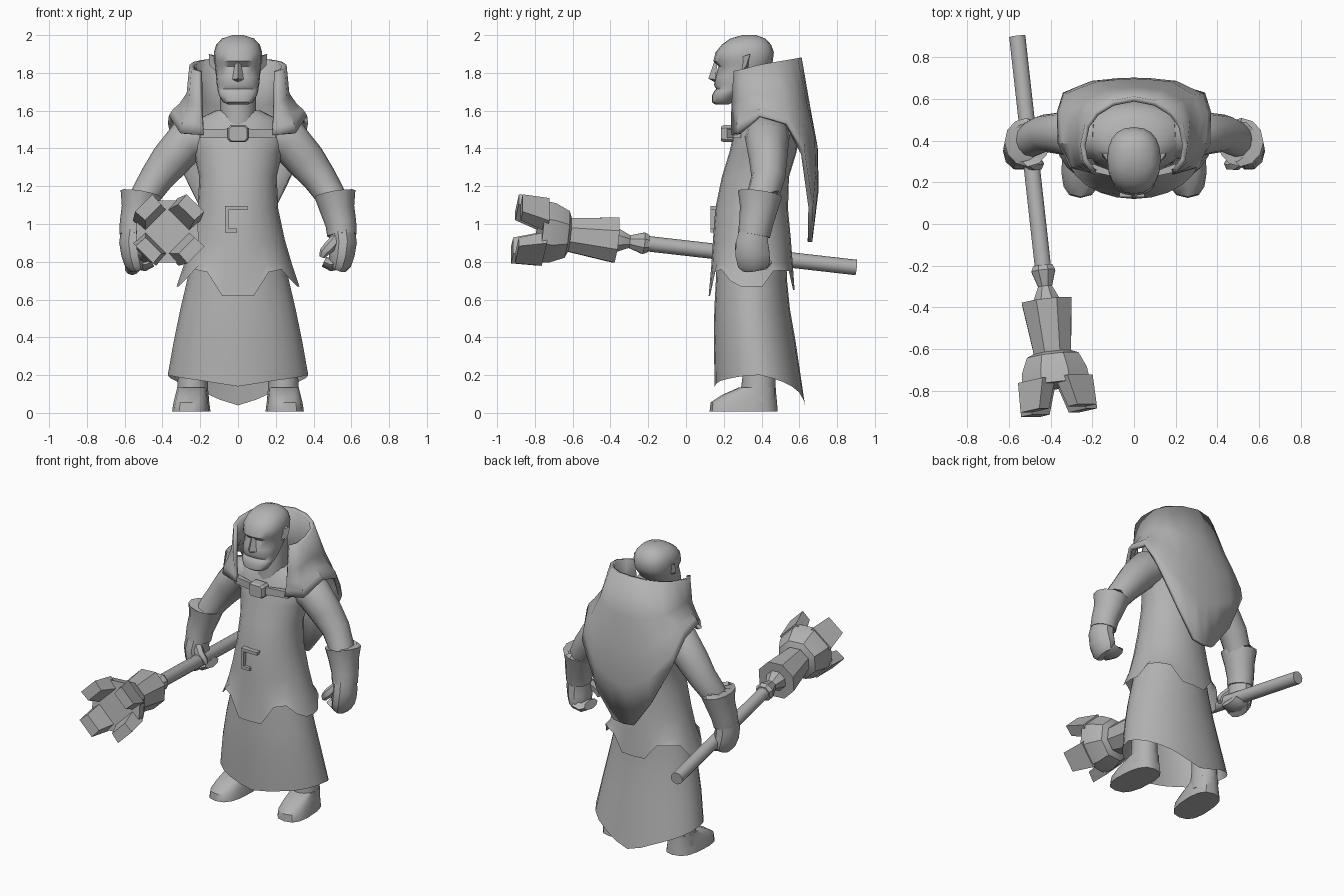
import bpy, math
from mathutils import Vector

grey = bpy.data.materials.new("plain grey")
grey.diffuse_color = (0.45, 0.45, 0.45, 1)


def make(name, verts, faces, smooth=40, thick=0):
    me = bpy.data.meshes.new(name)
    me.from_pydata([tuple(v) for v in verts], [], faces)
    me.materials.append(grey)
    ob = bpy.data.objects.new(name, me)
    bpy.context.collection.objects.link(ob)
    bpy.ops.object.select_all(action='DESELECT')
    ob.select_set(True)
    bpy.context.view_layer.objects.active = ob
    bpy.ops.object.mode_set(mode='EDIT')
    bpy.ops.mesh.select_all(action='SELECT')
    bpy.ops.mesh.normals_make_consistent(inside=False)
    bpy.ops.object.mode_set(mode='OBJECT')
    if smooth:
        bpy.ops.object.shade_smooth_by_angle(angle=math.radians(smooth))
    if thick:
        m = ob.modifiers.new("thickness", 'SOLIDIFY')
        m.thickness, m.offset = thick, 0
    return ob


def loft(name, rings, caps=(True, True), **kw):
    n = len(rings[0])
    verts = [p for r in rings for p in r]
    faces = [(i*n+j, i*n+(j+1) % n, (i+1)*n+(j+1) % n, (i+1)*n+j)
             for i in range(len(rings)-1) for j in range(n)]
    if caps[0]:
        faces.append(tuple(range(n)))
    if caps[1]:
        faces.append(tuple(range(len(verts)-n, len(verts))))
    return make(name, verts, faces, **kw)


def body_ring(z, yf, yb, w, n=24, cx=0, power=1.0):
    """Horizontal oval from front yf to back yb; z may be a list from front to back."""
    out = []
    for i in range(n):
        a = 2*math.pi*i/n
        s, c = math.sin(a), math.cos(a)
        s = math.copysign(abs(s)**power, s)
        c = math.copysign(abs(c)**power, c)
        zz = z[min(i, n-i)] if isinstance(z, list) else z
        out.append((cx+w*s, (yf+yb)/2-(yb-yf)/2*c, zz))
    return out


def tube(name, stations, n=10, up=(0, 1, 0), turn=0, **kw):
    """Stations are (x, y, z, radius across, radius along up)."""
    P = [Vector(s[:3]) for s in stations]
    rings = []
    for i, s in enumerate(stations):
        d = (P[min(i+1, len(P)-1)]-P[max(i-1, 0)]).normalized()
        u = (Vector(up)-d*d.dot(Vector(up))).normalized()
        v = d.cross(u)
        rings.append([P[i]+v*(s[3]*math.cos(a))+u*(s[4]*math.sin(a))
                      for a in (turn+2*math.pi*j/n for j in range(n))])
    return loft(name, rings, **kw)


def block(name, a, b, **kw):
    """Solid between two matching quads."""
    return loft(name, [a, b], smooth=0, **kw)


# long skirt with a hem that dips at the back
hem = [.14, .155, .17, .18, .19, .198, .2, .185, .165, .14, .11, .07, .04]
loft("skirt", [body_ring(.85, .165, .53, .235), body_ring(.7, .158, .535, .27),
               body_ring(.55, .15, .55, .305), body_ring(.38, .147, .58, .34),
               body_ring(hem, .152, .63, .372)], caps=(True, False))

# tunic with notched flaps along the hem
flaps = [.62, .62, .745, .76, .70, .67, .67, .67, .75, .755, .75, .65, .65]
loft("tunic", [body_ring(flaps, .12, .575, .325), body_ring(.79, .135, .565, .285),
               body_ring(.92, .143, .555, .247), body_ring(1.08, .155, .54, .213),
               body_ring(1.25, .19, .545, .205), body_ring(1.38, .23, .585, .235),
               body_ring(1.47, .25, .60, .27), body_ring(1.55, .28, .56, .22),
               body_ring(1.60, .30, .50, .12)], caps=(False, True))

# neck and head
loft("neck", [body_ring(z, .27, .46, .095, 12) for z in (1.52, 1.78)])
loft("head", [body_ring(z, f, b, w, 20, power=.85) for z, f, b, w in (
    (1.632, .155, .225, .05), (1.645, .138, .25, .08), (1.68, .138, .275, .1),
    (1.705, .15, .31, .107), (1.715, .16, .33, .108), (1.735, .148, .36, .112),
    (1.78, .155, .40, .117), (1.835, .172, .445, .12), (1.862, .145, .46, .126),
    (1.91, .157, .465, .128), (1.95, .19, .45, .115), (1.982, .235, .42, .085),
    (2.0, .30, .37, .03))], smooth=50)
make("nose", [(0, .15, 1.86), (-.018, .165, 1.84), (.018, .165, 1.84),
              (0, .118, 1.77), (-.03, .155, 1.765), (.03, .155, 1.765), (0, .15, 1.752)],
     [(0, 1, 4, 3), (0, 3, 5, 2), (3, 4, 6), (3, 6, 5), (0, 2, 1), (1, 2, 5, 6, 4)])

# caped coat collar: columns run from the front edge round to the back centre
half = [
    [(.20, .26, 1.81), (.195, .25, 1.64), (.19, .25, 1.56), (.185, .25, 1.51), (.18, .25, 1.47)],
    [(.235, .31, 1.82), (.25, .31, 1.66), (.27, .29, 1.58), (.29, .28, 1.53), (.30, .28, 1.48)],
    [(.245, .38, 1.84), (.26, .39, 1.69), (.30, .39, 1.63), (.335, .39, 1.60), (.355, .39, 1.57)],
    [(.225, .47, 1.855), (.26, .51, 1.68), (.31, .52, 1.61), (.345, .53, 1.57), (.36, .53, 1.53)],
    [(.18, .53, 1.865), (.23, .58, 1.66), (.28, .61, 1.53), (.325, .615, 1.44), (.335, .62, 1.37)],
    [(.10, .58, 1.875), (.14, .63, 1.63), (.18, .67, 1.45), (.20, .675, 1.27), (.20, .66, 1.09)],
    [(0, .60, 1.88), (0, .645, 1.62), (0, .685, 1.4), (0, .69, 1.18), (0, .655, .905)]]
half.insert(6, [(.04, .592, 1.878), (.055, .64, 1.62), (.07, .682, 1.42), (.08, .687, 1.2), (.075, .657, .915)])
cols = half+[[(-x, y, z) for x, y, z in c] for c in half[-2::-1]]
make("collar_cape", [p for c in cols for p in c],
     [(i*5+j, i*5+j+1, i*5+j+6, i*5+j+5) for i in range(len(cols)-1) for j in range(4)],
     smooth=35, thick=.025)

# chest strap with clasp
for s in (-1, 1):
    block("chest_strap", [(s*.04, .215, 1.455), (s*.04, .215, 1.505), (s*.04, .23, 1.505), (s*.04, .23, 1.455)],
          [(s*.2, .25, 1.455), (s*.2, .25, 1.5), (s*.2, .29, 1.5), (s*.2, .29, 1.455)])


def octagon(y, k):
    return [(x*k, y, 1.478+z*k) for x, z in ((-.055, -.03), (-.04, -.045), (.04, -.045), (.055, -.03),
                                             (.055, .03), (.04, .045), (-.04, .045), (-.055, .03))]


loft("chest_clasp", [octagon(.185, .85), octagon(.2, 1), octagon(.25, 1)], smooth=0)


# open belt buckle made of three bars
def bar(name, x0, x1, z0, z1):
    block(name, [(x0, .13, z0), (x1, .13, z0), (x1, .13, z1), (x0, .13, z1)],
          [(x0, .175, z0), (x1, .175, z0), (x1, .175, z1), (x0, .175, z1)])


bar("buckle_side", -.07, -.05, .97, 1.09)
bar("buckle_top", -.07, .05, 1.075, 1.095)
bar("buckle_base", -.07, -.005, .955, .975)

for s in (-1, 1):
    side = "right" if s < 0 else "left"

    # sleeve, flared cuff and fist
    tube(side+"_sleeve", [(s*.17, .43, 1.47, .10, .12), (s*.27, .43, 1.44, .115, .115),
                          (s*.36, .435, 1.335, .105, .10), (s*.43, .435, 1.245, .09, .09),
                          (s*.485, .41, 1.16, .08, .085), (s*.52, .39, 1.08, .075, .08)], n=12)
    tube(side+"_cuff", [(s*.513, .395, 1.15, .085, .095), (s*.513, .392, 1.16, .11, .118),
                        (s*.525, .385, 1.08, .092, .10), (s*.545, .37, 1.0, .082, .09),
                        (s*.55, .36, .94, .078, .085)], n=12)
    tube(side+"_fist", [(s*.55, .36, .97, .07, .078), (s*.557, .35, .90, .072, .09),
                        (s*.55, .352, .84, .068, .095), (s*.54, .36, .79, .06, .09),
                        (s*.53, .365, .765, .045, .07)], n=10)
    tube(side+"_thumb", [(s*.52, .31, .92, .03, .03), (s*.485, .285, .88, .032, .03),
                         (s*.455, .285, .85, .026, .026), (s*.445, .29, .825, .015, .015)], n=6)
    tube(side+"_fingers", [(s*.54, .37, .80, .04, .085), (s*.49, .37, .785, .035, .08),
                           (s*.455, .37, .80, .028, .07)], n=8)

    # boot: ankle shaft and long pointed foot
    loft(side+"_boot_shaft", [body_ring(z, f, b, w, 12, s*.24) for z, f, b, w in (
        (.45, .30, .47, .07), (.2, .30, .475, .078), (.12, .29, .475, .082), (.06, .30, .475, .088))])
    loft(side+"_boot_foot", [[(x+s*(.34-y)*.06, y, z) for x, y, z in body_ring(zz, f, b, w, 14, s*.245, .75)]
                             for zz, f, b, w in ((.008, .125, .485, .1), (.055, .13, .482, .093),
                                                 (.095, .19, .478, .085), (.135, .28, .475, .078))])

    # pointed ear
    make(side+"_ear", [(s*.11, .29, 1.80), (s*.112, .28, 1.88), (s*.112, .34, 1.89), (s*.11, .33, 1.82),
                       (s*.155, .34, 1.90), (s*.15, .32, 1.84)],
         [(0, 1, 4, 5), (1, 2, 4), (2, 3, 5, 4), (0, 5, 3), (0, 3, 2, 1)], smooth=0)


# mace: every part sits on one slanted axis
def on_axis(y):
    t = (.9-y)/1.8
    return Vector((-.56+.2*t, y, .77+.205*t))


def mace(name, profile, n=8, **kw):
    return tube(name, [(*on_axis(y), r, r) for y, r in profile], n=n,
                up=(0, 0, 1), turn=math.pi/n, **kw)


mace("mace_shaft", [(.9, .041), (-.25, .041)], n=10)
mace("mace_neck", [(-.2, .05), (-.225, .062), (-.30, .036), (-.365, .068), (-.38, .068)], smooth=25)
mace("mace_barrel", [(-.37, .13), (-.63, .095)], smooth=25)
mace("mace_crown", [(-.62, .10), (-.635, .135), (-.71, .17), (-.775, .178)], smooth=25)

# four prongs on the diagonals of the crown
fwd = (on_axis(-.9)-on_axis(.9)).normalized()
u0 = (Vector((0, 0, 1))-fwd*fwd.z).normalized()
v0 = fwd.cross(u0)
for k in range(4):
    a = math.pi/4+k*math.pi/2
    out, tan = v0*math.cos(a)+u0*math.sin(a), u0*math.cos(a)-v0*math.sin(a)

    def quad(y, r0, r1, w0, w1):
        c = on_axis(y)
        return [c+out*r0-tan*w0, c+out*r0+tan*w0, c+out*r1+tan*w1, c+out*r1-tan*w1]
    block("mace_prong", quad(-.75, .08, .17, .08, .085), quad(-.895, .125, .195, .06, .065))
